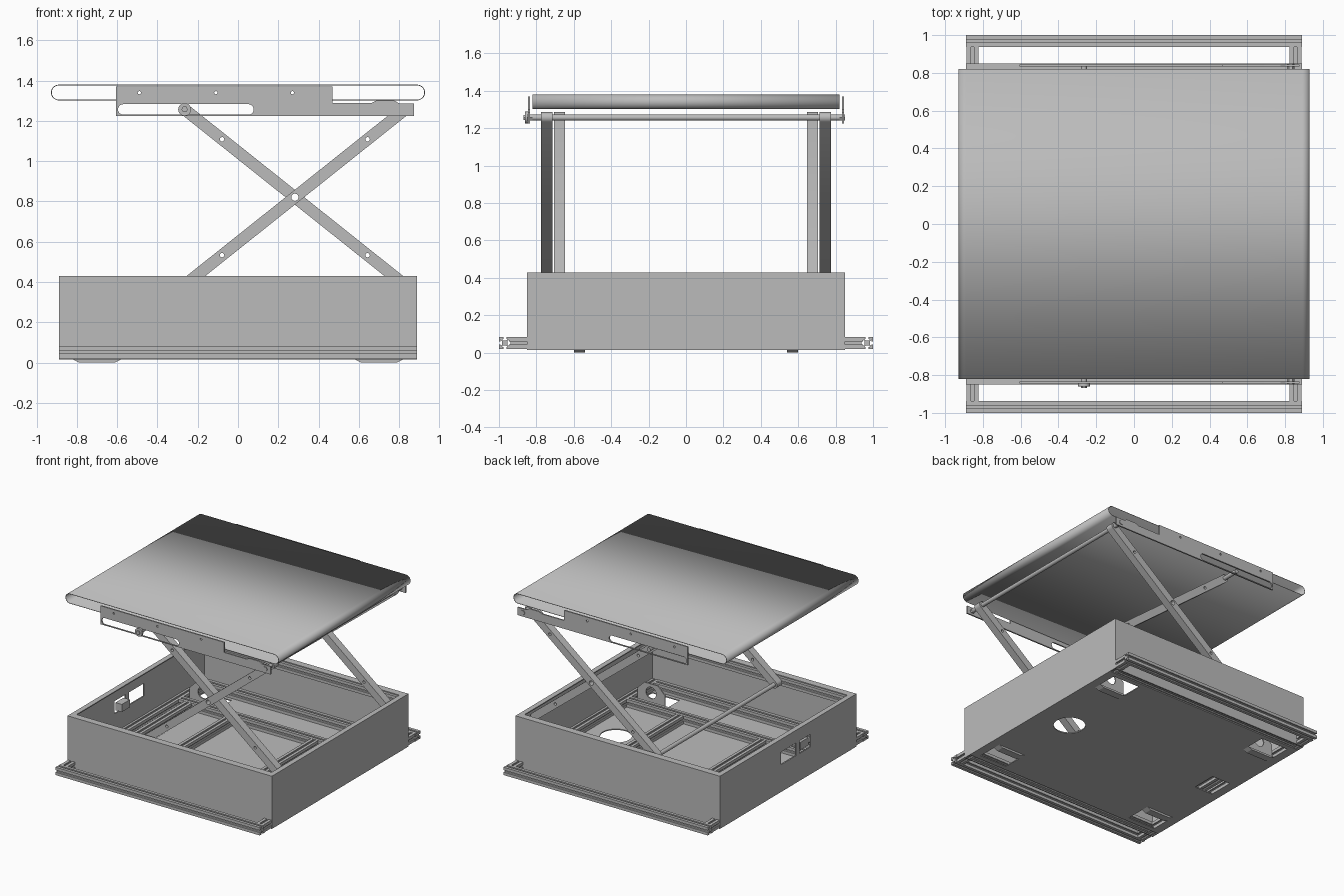
import bpy, bmesh, math
from mathutils import Vector, Matrix

cube = bpy.data.objects.get("Cube")
if cube:
    bpy.data.objects.remove(cube)

steel = bpy.data.materials.new("light grey metal")
steel.use_nodes = True
GREY = (0.5, 0.5, 0.5, 1)
steel.diffuse_color = GREY
steel.node_tree.nodes["Principled BSDF"].inputs["Base Color"].default_value = GREY


# ---------- helpers ----------
def place(axis, u, v, t):
    return {"X": (t, u, v), "Y": (u, t, v), "Z": (u, v, t)}[axis]


def add_prism(bm, pts, axis, a, b, caps=True):
    lo = [bm.verts.new(place(axis, u, v, a)) for u, v in pts]
    hi = [bm.verts.new(place(axis, u, v, b)) for u, v in pts]
    n = len(pts)
    for i in range(n):
        j = (i + 1) % n
        bm.faces.new((lo[i], lo[j], hi[j], hi[i]))
    if caps:
        bm.faces.new(lo)
        bm.faces.new(hi)


def build(name, prisms, caps=True, smooth=False):
    """One object from a list of (profile, axis, start, end)."""
    bm = bmesh.new()
    for pts, axis, a, b in prisms:
        add_prism(bm, pts, axis, a, b, caps)
    bmesh.ops.recalc_face_normals(bm, faces=bm.faces)
    mesh = bpy.data.meshes.new(name)
    bm.to_mesh(mesh)
    bm.free()
    obj = bpy.data.objects.new(name, mesh)
    mesh.materials.append(steel)
    bpy.context.collection.objects.link(obj)
    activate(obj)
    if smooth:
        bpy.ops.object.shade_smooth_by_angle(angle=math.radians(35))
    return obj


def activate(obj):
    bpy.ops.object.select_all(action="DESELECT")
    obj.select_set(True)
    bpy.context.view_layer.objects.active = obj


def cut(obj, prisms):
    cutter = build("cutter", prisms)
    cutter.hide_render = True
    mod = obj.modifiers.new("holes", "BOOLEAN")
    mod.operation, mod.solver, mod.object = "DIFFERENCE", "EXACT", cutter
    activate(obj)
    bpy.ops.object.modifier_apply(modifier=mod.name)
    bpy.data.objects.remove(cutter)


def rect(u0, u1, v0, v1):
    return [(u0, v0), (u1, v0), (u1, v1), (u0, v1)]


def circle(u, v, r, n=20):
    return [(u + r * math.cos(math.tau * i / n), v + r * math.sin(math.tau * i / n)) for i in range(n)]


def capsule(p, q, r, n=12):
    """Rounded bar outline between two points."""
    ang = math.atan2(q[1] - p[1], q[0] - p[0])
    pts = []
    for c, start in ((q, ang - math.pi / 2), (p, ang + math.pi / 2)):
        for i in range(n + 1):
            t = start + math.pi * i / n
            pts.append((c[0] + r * math.cos(t), c[1] + r * math.sin(t)))
    return pts


def slotted(u, v, h=0.031):
    """Square section with an undercut groove on each side."""
    g, w, d = h * 0.26, h * 0.5, h * 0.28
    side = [(-h, -h), (-g, -h), (-g, -h + d), (-w, -h + d), (-g, -h + 2 * d),
            (g, -h + 2 * d), (w, -h + d), (g, -h + d), (g, -h)]
    pts = []
    for k in range(4):
        rot = Matrix.Rotation(k * math.pi / 2, 2)
        pts += [tuple(rot @ Vector(p) + Vector((u, v))) for p in side]
    return pts


def beam(name, axis, u, v, a, b):
    return build(name, [(slotted(u, v), axis, a, b)])


SIDES = (("front", -1), ("back", 1))
BX, BY, TOP, WALL = 0.89, 0.85, 0.43, 0.01

# ---------- base box ----------
for name, s in SIDES:
    build(name + "_wall", [(rect(-BX, BX, 0.015, TOP), "Y", s * BY, s * (BY - WALL))])
    build(name + "_lip", [(rect(-BX + WALL, BX - WALL, TOP - 0.008, TOP), "Y", s * (BY - WALL), s * (BY - 0.055))])
for name, s in (("right", -1), ("left", 1)):
    wall = build(name + "_wall", [(rect(-BY + WALL, BY - WALL, 0.015, TOP), "X", s * BX, s * (BX - WALL))])
    build(name + "_lip", [(rect(-BY + 0.055, BY - 0.055, TOP - 0.008, TOP), "X", s * (BX - WALL), s * (BX - 0.04))])
    if s < 0:  # socket openings
        cut(wall, [(rect(-0.1, 0.09, 0.23, 0.33), "X", -1, -0.8),
                   (rect(-0.28, -0.14, 0.23, 0.33), "X", -1, -0.8)])
build("socket_insert", [(rect(-0.26, -0.16, 0.25, 0.31), "X", -0.885, -0.83)])

# ---------- floor with openings ----------
floor = build("floor_plate", [(rect(-BX + WALL, BX - WALL, -0.79, 0.79), "Z", 0.015, 0.023)])
holes = [(circle(0.61, 0, 0.115, 32), "Z", -0.1, 0.1), (rect(-0.82, -0.66, -0.1, 0.1), "Z", -0.1, 0.1)]
for sx in (-1, 1):
    for sy in (-1, 1):
        holes.append((rect(*sorted((sx * 0.58, sx * 0.82)), *sorted((sy * 0.575, sy * 0.75))), "Z", -0.1, 0.1))
cut(floor, holes)

# ---------- feet and corner brackets ----------
for sx in (-1, 1):
    for name, sy in SIDES:
        side = "left" if sx > 0 else "right"
        x0, x1 = sorted((sx * 0.58, sx * 0.82))
        foot = [(x0, 0.015), (x0 + 0.03, 0), (x1 - 0.03, 0), (x1, 0.015)]
        build(f"{name}_{side}_foot", [(foot, "Y", sy * 0.54, sy * 0.6)])
        bracket = [(x0, 0.02), (x1, 0.02), (x1, 0.13), (x1 - 0.06, 0.19), (x0 + 0.06, 0.19), (x0, 0.13)]
        plate = build(f"{name}_{side}_bracket", [(bracket, "Y", sy * 0.565, sy * 0.575)])
        cut(plate, [(circle((x0 + x1) / 2, 0.12, 0.045), "Y", -1, 1)])

# ---------- slotted frame beams ----------
for name, s in SIDES:
    beam(name + "_outer_rail", "X", s * 0.969, 0.052, -BX, BX)
    beam(name + "_lower_beam", "X", s * 0.808, 0.054, -0.825, 0.825)
    beam(name + "_cross_beam", "X", s * 0.47, 0.055, -0.825, 0.825)
    beam(name + "_upper_beam", "X", s * 0.809, 0.389, -0.87, 0.87)
for name, s in (("right", -1), ("left", 1)):
    beam(name + "_side_beam", "Y", s * 0.855, 0.052, -0.938, 0.938)
    beam(name + "_middle_beam", "Y", s * 0.36, 0.055, -0.437, 0.437)
beam("opening_beam", "Y", -0.74, 0.055, -0.437, 0.437)

# ---------- scissor arms ----------
LOW, HIGH = 0.385, 1.257
LX, RX = -0.265, 0.83
MID = ((LX + RX) / 2, (LOW + HIGH) / 2)
for name, s in SIDES:
    for kind, p, q, y in (("inner", (LX, HIGH), (RX, LOW), 0.647), ("outer", (LX, LOW), (RX, HIGH), 0.715)):
        arm = build(f"{name}_{kind}_arm", [(capsule(p, q, 0.029, 8), "Y", s * y, s * (y + 0.06))], smooth=True)
        ends = [tuple(Vector(p).lerp(Vector(q), f)) for f in (0.17, 0.83)]
        cut(arm, [(circle(*e, 0.011, 12), "Y", -1, 1) for e in ends] + [(circle(*MID, 0.018, 16), "Y", -1, 1)])
    build(name + "_slide_pin", [(circle(LX, HIGH, 0.016), "Y", s * 0.66, s * 0.842)], smooth=True)
    build(name + "_hinge_bolt", [(circle(RX, HIGH, 0.019, 6), "Y", s * 0.82, s * 0.85)])
build("slide_pin_head", [(circle(LX, HIGH, 0.032, 24), "Y", -0.86, -0.845),
                         (circle(LX, HIGH, 0.016, 6), "Y", -0.868, -0.86)], smooth=True)
build("upper_cross_rod", [(circle(RX, HIGH, 0.016), "Y", -0.83, 0.83)], smooth=True)
build("lower_cross_rod", [(circle(LX, LOW, 0.016), "Y", -0.72, 0.72)], smooth=True)

# ---------- side plates of the platform ----------
outline = [(-0.605, 1.225), (0.875, 1.225), (0.875, 1.287), (0.8, 1.287), (0.775, 1.302), (0.69, 1.302),
           (0.665, 1.29), (0.47, 1.29), (0.47, 1.37), (-0.605, 1.37)]
for name, s in SIDES:
    plate = build(name + "_side_plate", [(outline, "Y", s * 0.834, s * 0.845)])
    slot = capsule((-0.57, HIGH), (0.052, HIGH), 0.026)
    cut(plate, [(slot, "Y", -1, 1)] + [(circle(x, 1.34, 0.008, 12), "Y", -1, 1) for x in (-0.49, -0.11, 0.27)])

# ---------- belt platform: thin open loop ----------
belt = build("belt_platform", [(capsule((-0.89, 1.341), (0.89, 1.341), 0.039, 20), "Y", -0.82, 0.82)],
             caps=False, smooth=True)
shell = belt.modifiers.new("thickness", "SOLIDIFY")
shell.thickness, shell.offset = 0.004, -1
